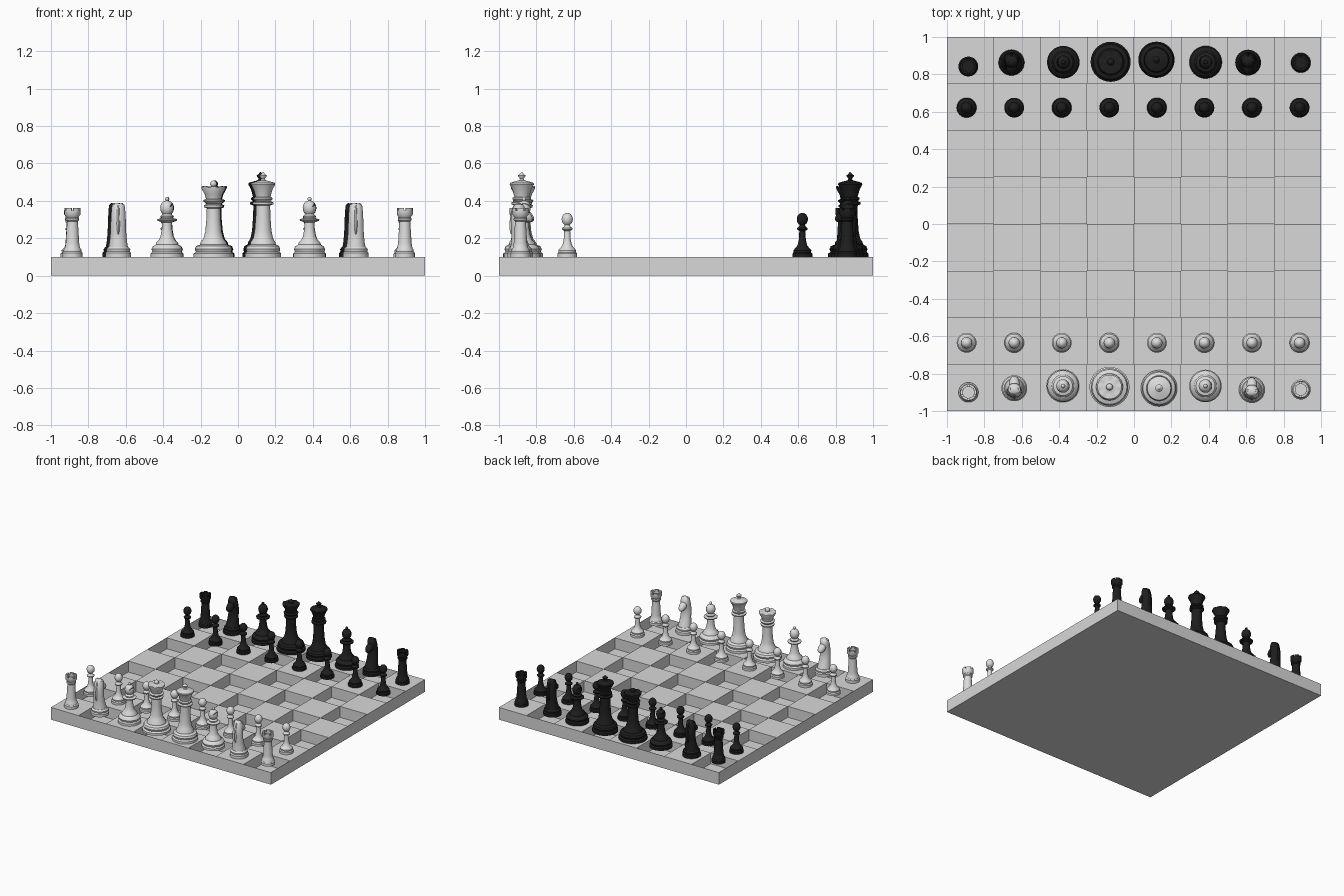
import bpy, bmesh, math
from mathutils import Matrix

if "Cube" in bpy.data.objects:
    bpy.data.objects.remove(bpy.data.objects["Cube"])


def material(name, v):
    m = bpy.data.materials.new(name)
    m.diffuse_color = (v, v, v, 1)
    m.use_nodes = True
    m.node_tree.nodes["Principled BSDF"].inputs["Base Color"].default_value = m.diffuse_color
    return m


GREY = material("board_grey", 0.69)
PALE = material("pale_piece", 0.72)
DARK = material("dark_piece", 0.013)
SEG = 32
TOP = 0.1


def lathe(bm, profile, wave=None):
    """Revolve (radius, z) points; wave(index, angle) offsets z for scalloped rims."""
    rings = []
    for k, (r, z) in enumerate(profile):
        if r == 0:
            rings.append([bm.verts.new((0, 0, z))] * SEG)
            continue
        ring = []
        for s in range(SEG):
            a = 2 * math.pi * s / SEG
            dz = wave(k, a) if wave else 0
            ring.append(bm.verts.new((r * math.cos(a), r * math.sin(a), z + dz)))
        rings.append(ring)
    for lo, hi in zip(rings, rings[1:]):
        for s in range(SEG):
            t = (s + 1) % SEG
            f = []
            for v in (lo[s], lo[t], hi[t], hi[s]):
                if v not in f:
                    f.append(v)
            bm.faces.new(f)
    return rings


def ball(r, z, squash=1.0, start=-70, n=8):
    """Profile points of a rounded knob ending at its pole."""
    pts = []
    for i in range(n):
        a = math.radians(start + (90 - start) * i / n)
        pts.append((r * math.cos(a), z + r * squash * math.sin(a)))
    return pts + [(0, z + r * squash)]


def finish(bm, name, angle=35):
    bmesh.ops.recalc_face_normals(bm, faces=bm.faces)
    me = bpy.data.meshes.new(name)
    bm.to_mesh(me)
    bm.free()
    return smooth(me, angle)


def smooth(me, angle=35):
    ob = bpy.data.objects.new("temp", me)
    bpy.context.collection.objects.link(ob)
    bpy.ops.object.select_all(action='DESELECT')
    ob.select_set(True)
    bpy.context.view_layer.objects.active = ob
    bpy.ops.object.shade_smooth_by_angle(angle=math.radians(angle))
    bpy.data.objects.remove(ob)
    return me


# Board: slab with every other square sunk
def make_board(depth=0.09, lip=0.003):
    bm = bmesh.new()

    def quad(*p):
        bm.faces.new([bm.verts.new(c) for c in p])

    c = [(-1, -1), (1, -1), (1, 1), (-1, 1)]
    quad(*[(x, y, 0) for x, y in reversed(c)])
    for (x0, y0), (x1, y1) in zip(c, c[1:] + c[:1]):
        quad((x0, y0, 0), (x1, y1, 0), (x1, y1, TOP), (x0, y0, TOP))
    for i in range(8):
        for j in range(8):
            x0, y0 = -1 + i * 0.25, -1 + j * 0.25
            q = [(x0, y0), (x0 + .25, y0), (x0 + .25, y0 + .25), (x0, y0 + .25)]
            if (i + j) % 2 == 0:
                quad(*[(x, y, TOP) for x, y in q])
                continue
            lim = 1 - lip
            w = [(max(-lim, min(lim, x)), max(-lim, min(lim, y))) for x, y in q]
            quad(*[(x, y, TOP - depth) for x, y in w])
            for k in range(4):
                a, b = w[k], w[(k + 1) % 4]
                quad((*b, TOP - depth), (*a, TOP - depth), (*a, TOP), (*b, TOP))
                qa, qb = q[k], q[(k + 1) % 4]
                if max(abs(qa[0] + qb[0]), abs(qa[1] + qb[1])) > 1.99:
                    quad((*qa, TOP), (*qb, TOP), (*b, TOP), (*a, TOP))
    me = bpy.data.meshes.new("board")
    bm.to_mesh(me)
    bm.free()
    me.materials.append(GREY)
    bpy.context.collection.objects.link(bpy.data.objects.new("board", me))


def pawn():
    bm = bmesh.new()
    lathe(bm, [(0, 0), (.053, 0), (.053, .018), (.047, .025), (.048, .036), (.038, .047),
               (.026, .062), (.019, .09), (.016, .14), (.027, .146), (.028, .154),
               (.018, .162), (.015, .17)] + ball(.03, .202, 1.15, -60))
    return finish(bm, "pawn")


def rook():
    bm = bmesh.new()
    lathe(bm, [(0, 0), (.053, 0), (.053, .022), (.047, .03), (.047, .04), (.04, .05),
               (.036, .075), (.029, .19), (.036, .197), (.036, .207), (.032, .212),
               (.043, .228), (.043, .248), (.03, .248), (.03, .232), (0, .232)])
    # battlements
    for k in range(6):
        arc = [math.radians(60 * k + d) for d in (-23, -8, 8, 23)]
        ring = [(.043 * math.cos(a), .043 * math.sin(a)) for a in arc]
        ring += [(.03 * math.cos(a), .03 * math.sin(a)) for a in reversed(arc)]
        f = bm.faces.new([bm.verts.new((x, y, .247)) for x, y in ring])
        ex = bmesh.ops.extrude_face_region(bm, geom=[f])
        for v in ex["geom"]:
            if isinstance(v, bmesh.types.BMVert):
                v.co.z = .262
    return finish(bm, "rook")


def knight():
    bm = bmesh.new()
    # round foot
    lathe(bm, [(0, 0), (.069, 0), (.069, .022), (.062, .03), (.064, .042), (.054, .054), (0, .056)])
    # neck: revolved stack, each ring flattened and shifted (half width, z, y squash, y shift)
    neck = [(.053, .045, 1, 0), (.047, .08, .95, -.004), (.043, .12, .82, -.011),
            (.041, .16, .78, -.016), (.04, .20, .85, -.016), (.038, .235, .95, -.01),
            (.036, .262, .9, -.006), (.033, .28, .7, -.008), (.02, .286, .6, -.01), (0, .287, 1, 0)]
    for ring, (r, z, sq, dy) in zip(lathe(bm, [n[:2] for n in neck]), neck):
        for v in set(ring):
            v.co.y = v.co.y * sq + dy
    # muzzle, sloping down and forward
    m = (Matrix.Translation((0, .026, .222)) @ Matrix.Rotation(math.radians(-38), 4, 'X')
         @ Matrix.Diagonal((.028, .047, .026, 1)))
    bmesh.ops.create_uvsphere(bm, u_segments=20, v_segments=12, radius=1, matrix=m)
    # ears and mane ridge
    for s in (-1, 1):
        bmesh.ops.create_cone(bm, cap_ends=True, segments=10, radius1=.01, radius2=.004, depth=.03,
                              matrix=Matrix.Translation((.021 * s, -.004, .273)))
    m = (Matrix.Translation((0, -.038, .2)) @ Matrix.Rotation(math.radians(-6), 4, 'X')
         @ Matrix.Diagonal((.01, .018, .08, 1)))
    bmesh.ops.create_uvsphere(bm, u_segments=12, v_segments=12, radius=1, matrix=m)
    return finish(bm, "knight", 40)


def bishop():
    bm = bmesh.new()
    lathe(bm, [(0, 0), (.087, 0), (.087, .018), (.078, .027), (.083, .042), (.076, .056),
               (.06, .066), (.058, .076), (.043, .092), (.034, .112), (.027, .155), (.026, .185),
               (.05, .194), (.052, .202), (.03, .208), (.035, .218), (.026, .226)]
          + ball(.036, .262, 1.15, -50)[:-2] + ball(.011, .31, 1, -50, 5))
    body = finish(bm, "bishop_uncut")
    ob = bpy.data.objects.new("bishop_uncut", body)
    # slanted slot in the head
    bm = bmesh.new()
    bmesh.ops.create_cube(bm, size=1)
    bm.transform(Matrix.Translation((.03, 0, .285)) @ Matrix.Rotation(math.radians(-50), 4, 'Y')
                 @ Matrix.Diagonal((.04, .12, .004, 1)))
    cm = bpy.data.meshes.new("slot_cutter")
    bm.to_mesh(cm)
    bm.free()
    cut = bpy.data.objects.new("slot_cutter", cm)
    for o in (ob, cut):
        bpy.context.collection.objects.link(o)
    cut.hide_render = True
    mod = ob.modifiers.new("slot", 'BOOLEAN')
    mod.object, mod.operation, mod.solver = cut, 'DIFFERENCE', 'EXACT'
    me = bpy.data.meshes.new_from_object(ob.evaluated_get(bpy.context.evaluated_depsgraph_get()))
    me.name = "bishop"
    for o in (ob, cut):
        bpy.data.objects.remove(o)
    return smooth(me)


def queen():
    bm = bmesh.new()
    prof = [(0, 0), (.107, 0), (.107, .018), (.094, .027), (.1, .042), (.093, .058), (.072, .066),
            (.07, .078), (.054, .098), (.044, .135), (.037, .21), (.036, .26), (.05, .266),
            (.052, .277), (.037, .283), (.053, .296), (.055, .304), (.04, .31), (.047, .335),
            (.065, .368), (.065, .378), (.057, .379), (.04, .374), (.02, .377), (.01, .382)]
    scallop = lambda k, a: -.003 + .003 * math.cos(8 * a) if k in (20, 21) else 0
    lathe(bm, prof + ball(.018, .391, 1, -45, 6), scallop)
    return finish(bm, "queen")


def king():
    bm = bmesh.new()
    lathe(bm, [(0, 0), (.097, 0), (.097, .018), (.088, .028), (.092, .042), (.086, .058),
               (.068, .068), (.066, .08), (.053, .1), (.045, .14), (.039, .22), (.038, .275),
               (.055, .282), (.056, .292), (.04, .298), (.05, .308), (.05, .316), (.04, .322),
               (.05, .36), (.065, .388), (.063, .396), (.045, .402), (.015, .41), (.009, .418),
               (.019, .431), (.02, .437), (.009, .444), (.006, .45), (0, .456)])
    return finish(bm, "king")


def place(kind, mesh, x, y, dark):
    ob = bpy.data.objects.new(("dark_" if dark else "pale_") + kind, mesh)
    ob.location = (x, y, TOP)
    if dark:
        ob.rotation_euler.z = math.pi
    bpy.context.collection.objects.link(ob)


make_board()
# (x, y) spots per kind: pale row, then dark row
spots = {
    "pawn": (pawn, [(-.895 + .2543 * i, -.635) for i in range(8)],
             [(-.895 + .2543 * i, .622) for i in range(8)]),
    "rook": (rook, [(-.885, -.9), (.892, -.885)], [(-.886, .842), (.892, .862)]),
    "knight": (knight, [(-.64, -.878), (.63, -.886)], [(-.655, .863), (.61, .863)]),
    "bishop": (bishop, [(-.38, -.866), (.382, -.866)], [(-.378, .865), (.383, .865)]),
    "queen": (queen, [(-.131, -.871)], [(-.125, .867)]),
    "king": (king, [(.134, -.878)], [(.12, .878)]),
}
for kind, (build, pale_spots, dark_spots) in spots.items():
    pale = build()
    pale.materials.clear()
    dark = pale.copy()
    pale.materials.append(PALE)
    dark.materials.append(DARK)
    for x, y in pale_spots:
        place(kind, pale, x, y, False)
    for x, y in dark_spots:
        place(kind, dark, x, y, True)
